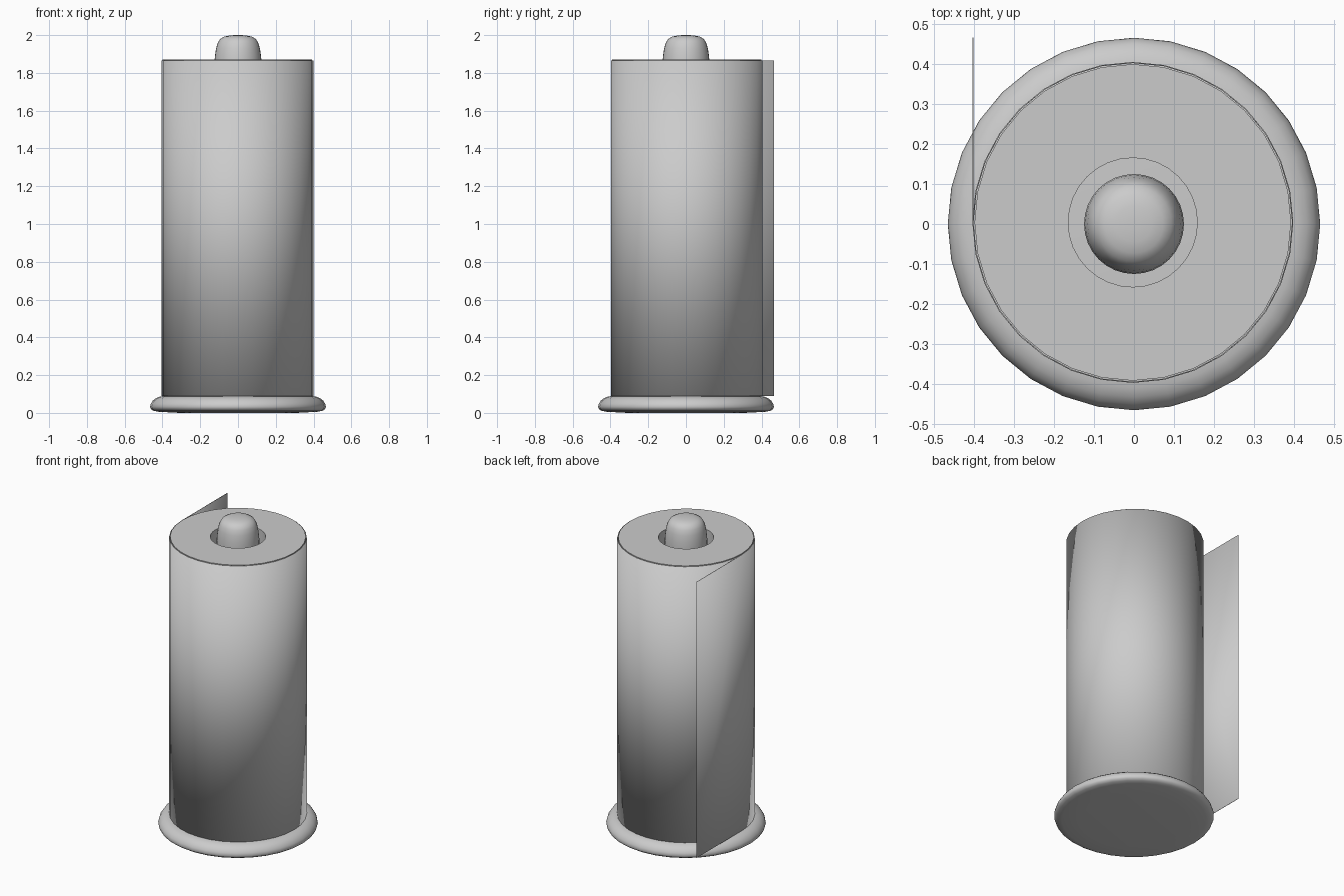
import bpy, bmesh
from math import sin, cos, pi, radians

if "Cube" in bpy.data.objects:
    bpy.data.objects.remove(bpy.data.objects["Cube"])

SIDES = 32
CX, CY = -0.003, 0.004   # the roll sits slightly off the pole axis


def finish(name, bm, angle=40):
    bmesh.ops.recalc_face_normals(bm, faces=bm.faces)
    me = bpy.data.meshes.new(name)
    bm.to_mesh(me)
    bm.free()
    ob = bpy.data.objects.new(name, me)
    bpy.context.collection.objects.link(ob)
    bpy.ops.object.select_all(action='DESELECT')
    ob.select_set(True)
    bpy.context.view_layer.objects.active = ob
    bpy.ops.object.shade_smooth_by_angle(angle=radians(angle))
    return ob


def lathe(name, profile, cx=0, cy=0, closed=False, angle=40):
    """Revolve (radius, z) points; open profiles get flat caps."""
    bm = bmesh.new()
    rings = [[bm.verts.new((cx + r * cos(2 * pi * i / SIDES),
                            cy + r * sin(2 * pi * i / SIDES), z))
              for i in range(SIDES)] for r, z in profile]
    pairs = list(zip(rings, rings[1:]))
    if closed:
        pairs.append((rings[-1], rings[0]))
    for a, b in pairs:
        for i in range(SIDES):
            j = (i + 1) % SIDES
            bm.faces.new((a[i], a[j], b[j], b[i]))
    if not closed:
        bm.faces.new(rings[0])
        bm.faces.new(rings[-1])
    return finish(name, bm, angle)


# Round-edged foot
lathe("base", [(0.31, 0.0), (0.42, 0.006), (0.447, 0.011), (0.461, 0.02),
               (0.466, 0.032), (0.462, 0.048), (0.451, 0.065),
               (0.433, 0.079), (0.41, 0.087), (0.38, 0.09)])

# Pole with a domed tip
lathe("pole", [(0.125, 0.08), (0.125, 1.85), (0.122, 1.89), (0.116, 1.93),
               (0.107, 1.96), (0.094, 1.98), (0.073, 1.992),
               (0.045, 1.998), (0.015, 2.0)])

# Paper roll with a through hole
lathe("paper_roll", [(0.1615, 0.09), (0.396, 0.09), (0.396, 1.87),
                     (0.1615, 1.87)], CX, CY, closed=True)

# Outer sheet: one turn around the roll, ending in a loose tangent flap
R = 0.4
path = [(CX - R, 0.467)]
path += [(CX + R * cos(pi + 2 * pi * i / SIDES),
          CY + R * sin(pi + 2 * pi * i / SIDES)) for i in range(SIDES + 1)]
bm = bmesh.new()
cols = [(bm.verts.new((x, y, 0.09)), bm.verts.new((x, y, 1.866))) for x, y in path]
for a, b in zip(cols, cols[1:]):
    bm.faces.new((a[0], b[0], b[1], a[1]))
sheet = finish("outer_sheet", bm)
mod = sheet.modifiers.new("thickness", 'SOLIDIFY')
mod.thickness = 0.003
mod.offset = 0
